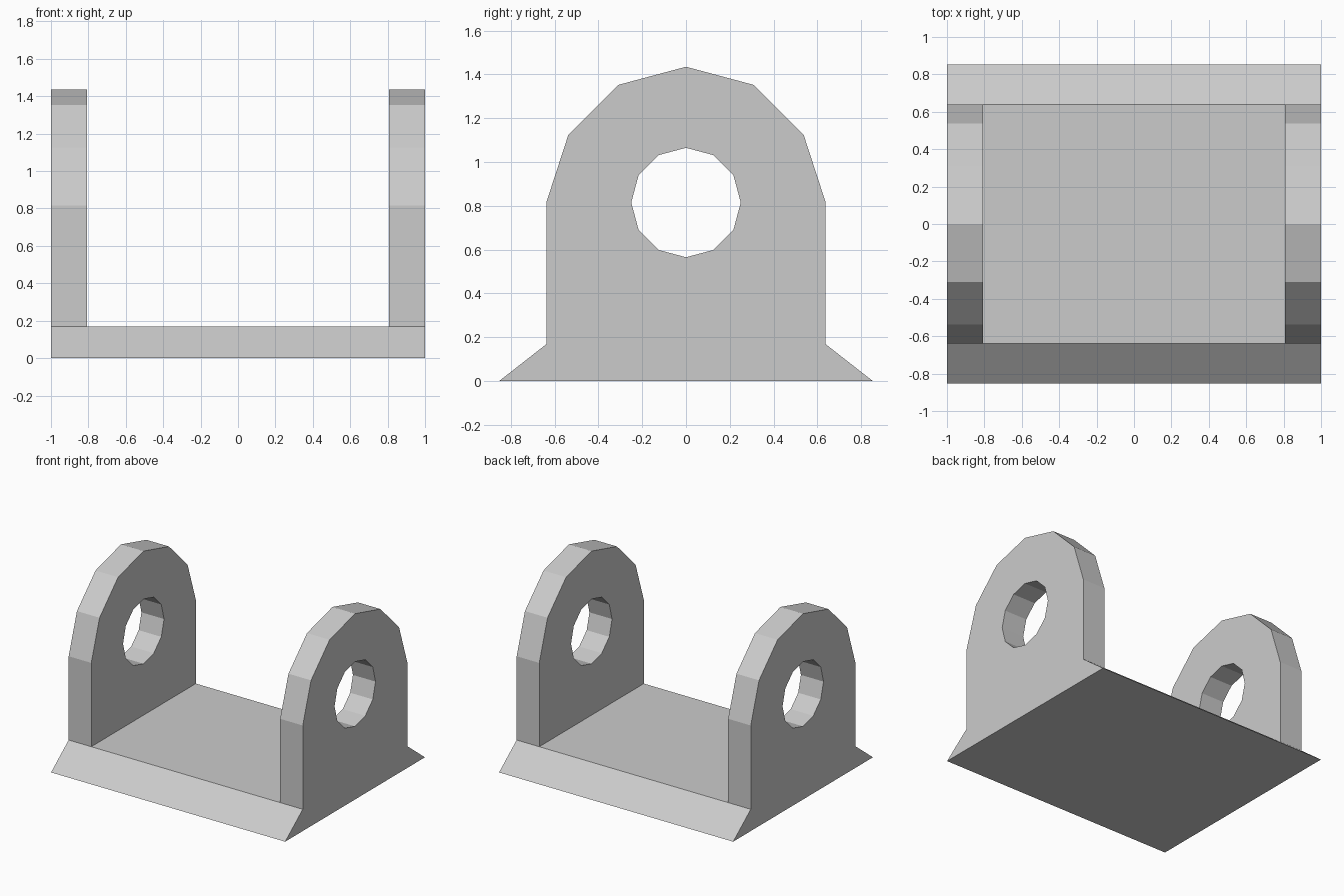
import bpy, bmesh
from math import sin, cos, pi

if "Cube" in bpy.data.objects:
    bpy.data.objects.remove(bpy.data.objects["Cube"])

X_OUT, X_IN = 1.0, 0.807        # outer and inner faces of the lugs
HALF_FOOT, HALF_TOP, BASE_H = 0.853, 0.638, 0.168
AXIS_Z, R_OUT, R_HOLE = 0.815, 0.62, 0.25


def arc(radius, first, last):
    """Points on a 12-sided circle around the pin axis, as (y, z)."""
    return [(radius * cos(i * pi / 6), AXIS_Z + radius * sin(i * pi / 6))
            for i in range(first, last + 1)]


def add_loop(bm, x, points):
    vs = [bm.verts.new((x, y, z)) for y, z in points]
    return [bm.edges.new((vs[i - 1], vs[i])) for i in range(len(vs))]


bm = bmesh.new()

# Base plate: sloped-sided prism, left open on top where the lugs stand
section = [(-HALF_FOOT, 0), (HALF_FOOT, 0), (HALF_TOP, BASE_H), (-HALF_TOP, BASE_H)]
rings = [[bm.verts.new((x, y, z)) for y, z in section]
         for x in (-X_OUT, -X_IN, X_IN, X_OUT)]
for s, (a, b) in enumerate(zip(rings, rings[1:])):
    for i in range(4):
        j = (i + 1) % 4
        if i == 2 and s != 1:
            continue
        bm.faces.new((a[i], a[j], b[j], b[i]))
bm.faces.new(rings[0])
bm.faces.new(rings[-1])

# Pair of rounded lugs with a pin hole
outline = ([(HALF_TOP, BASE_H), (HALF_TOP, AXIS_Z)] + arc(R_OUT, 1, 5)
           + [(-HALF_TOP, AXIS_Z), (-HALF_TOP, BASE_H)])
hole = arc(R_HOLE, 0, 11)
for side in (-1, 1):
    for x in (X_IN, X_OUT):
        edges = add_loop(bm, side * x, outline) + add_loop(bm, side * x, hole)
        bmesh.ops.triangle_fill(bm, edges=edges, use_beauty=True)
    for pts, closed in ((outline, False), (hole, True)):
        inner = [bm.verts.new((side * X_IN, y, z)) for y, z in pts]
        outer = [bm.verts.new((side * X_OUT, y, z)) for y, z in pts]
        for i in range(0 if closed else 1, len(pts)):
            bm.faces.new((inner[i - 1], inner[i], outer[i], outer[i - 1]))

# Weld everything into one clean shell
bmesh.ops.remove_doubles(bm, verts=bm.verts[:], dist=0.0005)
bmesh.ops.recalc_face_normals(bm, faces=bm.faces[:])

mesh = bpy.data.meshes.new("clevis_bracket")
bm.to_mesh(mesh)
bm.free()
bpy.context.collection.objects.link(bpy.data.objects.new("clevis_bracket", mesh))
